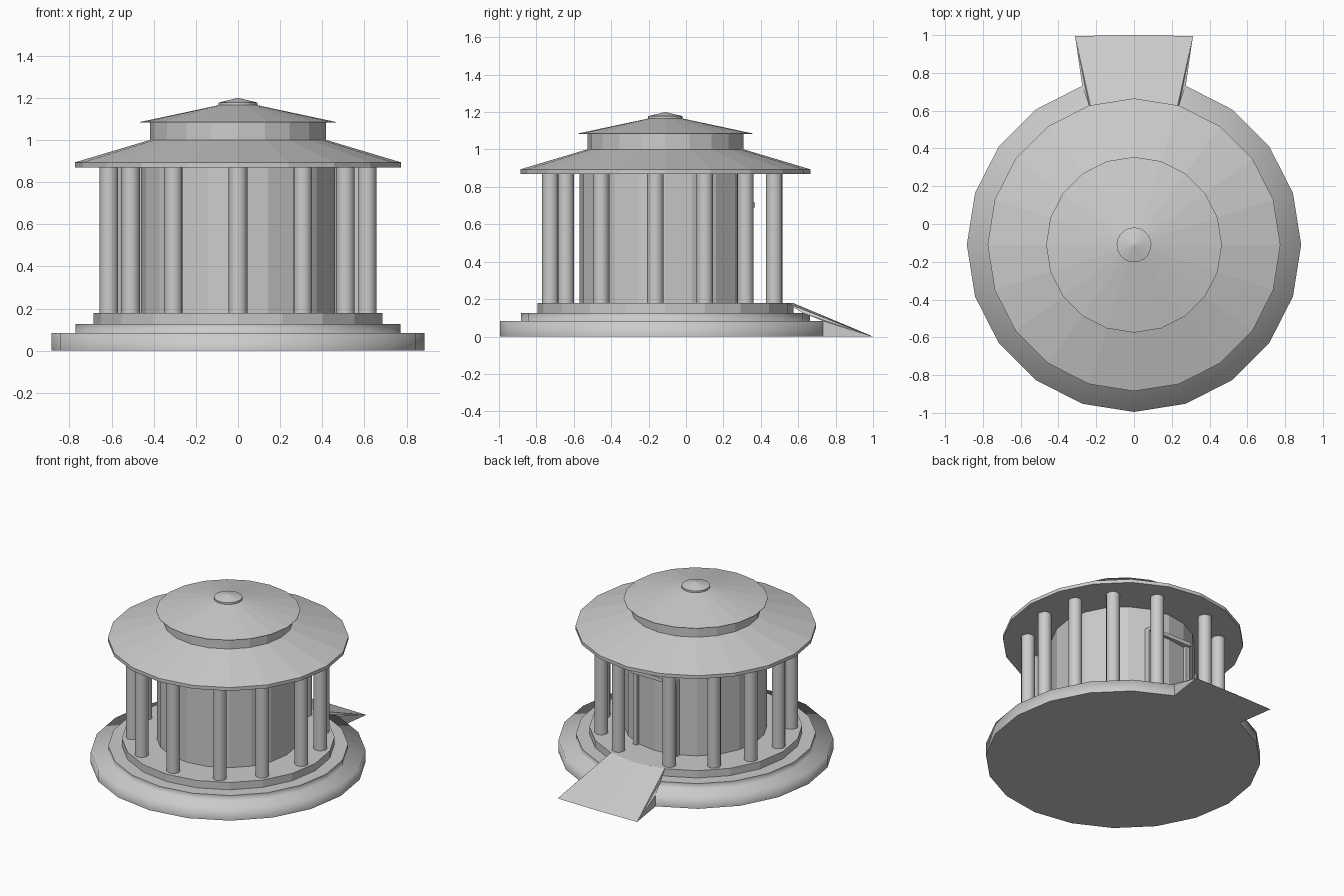
import bpy, bmesh, math
from math import sin, cos, pi, radians

cube = bpy.data.objects.get("Cube")
if cube:
    bpy.data.objects.remove(cube)

CY = -0.11      # centre of the round building
SIDES = 20

stone = bpy.data.materials.new("grey_stone")
stone.use_nodes = True
GREY = (0.6, 0.6, 0.6, 1)
stone.diffuse_color = GREY
stone.node_tree.nodes["Principled BSDF"].inputs["Base Color"].default_value = GREY


def finish(name, bm, fix_normals=True):
    if fix_normals:
        bmesh.ops.recalc_face_normals(bm, faces=bm.faces)
    mesh = bpy.data.meshes.new(name)
    bm.to_mesh(mesh)
    bm.free()
    mesh.materials.append(stone)
    obj = bpy.data.objects.new(name, mesh)
    bpy.context.collection.objects.link(obj)
    return obj


def lathe(name, profile, sides=SIDES, centre=(0, CY), smooth=False):
    """Spin (radius, height) points into a closed solid, bottom to top."""
    bm = bmesh.new()
    rings = []
    for r, z in profile:
        if r == 0:
            rings.append([bm.verts.new((*centre, z))])
            continue
        rings.append([bm.verts.new((centre[0] + r * cos(2 * pi * i / sides),
                                    centre[1] + r * sin(2 * pi * i / sides), z))
                      for i in range(sides)])
    for low, high in zip(rings, rings[1:]):
        for i in range(sides):
            j = (i + 1) % sides
            if len(high) == 1:
                face = bm.faces.new((low[i], low[j], high[0]))
            else:
                face = bm.faces.new((low[i], low[j], high[j], high[i]))
            face.smooth = smooth
    caps = [rings[0]] + ([rings[-1]] if len(rings[-1]) > 1 else [])
    for ring in caps:
        cap = bm.faces.new(ring)
        for edge in cap.edges:
            edge.smooth = False
    return finish(name, bm)


def box(name, x, y, z):
    bm = bmesh.new()
    bmesh.ops.create_cube(bm, size=1)
    for v in bm.verts:
        v.co = [lo + (c + 0.5) * (hi - lo) for c, (lo, hi) in zip(v.co, (x, y, z))]
    return finish(name, bm)


# Stepped base: two softly shaded steps and a crisp platform
lathe("lower_steps", [(0.885, 0), (0.885, 0.083), (0.772, 0.083), (0.772, 0.126)],
      smooth=True)
lathe("platform", [(0.685, 0.12), (0.685, 0.178)])

# Round chamber under the roof
lathe("chamber_wall", [(0.46, 0.17), (0.46, 0.88)])

# Ring of columns, mirrored left and right; the gap at the back faces the ramp
COLUMN_ANGLES = (0, 30, 56, 85, 110, 134, 161)
for angle in COLUMN_ANGLES:
    a = radians(angle)
    for side in ((1, -1) if angle else (1,)):
        spot = (side * 0.615 * sin(a), CY - 0.615 * cos(a))
        lathe("column", [(0.044, 0.175), (0.044, 0.875)], 16, spot, True)

# Wide lower roof, drum, upper roof and cap
lathe("lower_roof", [(0.775, 0.87), (0.775, 0.894), (0.41, 1.003)])
lathe("roof_drum", [(0.417, 0.98), (0.417, 1.084)])
lathe("upper_roof", [(0.465, 1.083), (0.465, 1.086), (0.08, 1.168)])
lathe("roof_cap", [(0.092, 1.16), (0.092, 1.178), (0, 1.2)])

# Door frame on the back of the chamber
for side in (-1, 1):
    box("door_jamb", sorted((side * 0.14, side * 0.17)), (0.29, 0.352), (0.175, 0.7))
box("door_lintel", (-0.17, 0.17), (0.3, 0.37), (0.69, 0.717))

# Ramp: flares outward from the platform edge to the ground
bm = bmesh.new()
top = [bm.verts.new(p) for p in ((-0.212, 0.541, 0.178), (0, 0.575, 0.178),
                                 (0.212, 0.541, 0.178))]
toe = [bm.verts.new(p) for p in ((-0.312, 0.995, 0), (0, 1, 0), (0.312, 0.995, 0))]
foot = []
for k, x in ((0, -1), (2, 1)):
    second = bm.verts.new((x * 0.238, 0.624, 0.126))
    first = bm.verts.new((x * 0.274, 0.732, 0.083))
    ground = bm.verts.new((x * 0.274, 0.732, 0))
    foot.append(ground)
    for tri in ((top[k], second, toe[k]), (second, first, toe[k]),
                (first, ground, toe[k])):
        bm.faces.new(tri if x < 0 else tri[::-1])
for i in (0, 1):
    bm.faces.new((top[i], toe[i], toe[i + 1], top[i + 1]))
bm.faces.new((foot[0], foot[1], toe[2], toe[1], toe[0]))
ramp = finish("entrance_ramp", bm, False)
bm = bmesh.new()
bm.from_mesh(ramp.data)
bmesh.ops.recalc_face_normals(bm, faces=bm.faces)
if max(bm.faces, key=lambda f: f.calc_center_median().z + f.calc_area()).normal.z < 0:
    bmesh.ops.reverse_faces(bm, faces=bm.faces)
bm.to_mesh(ramp.data)
bm.free()
